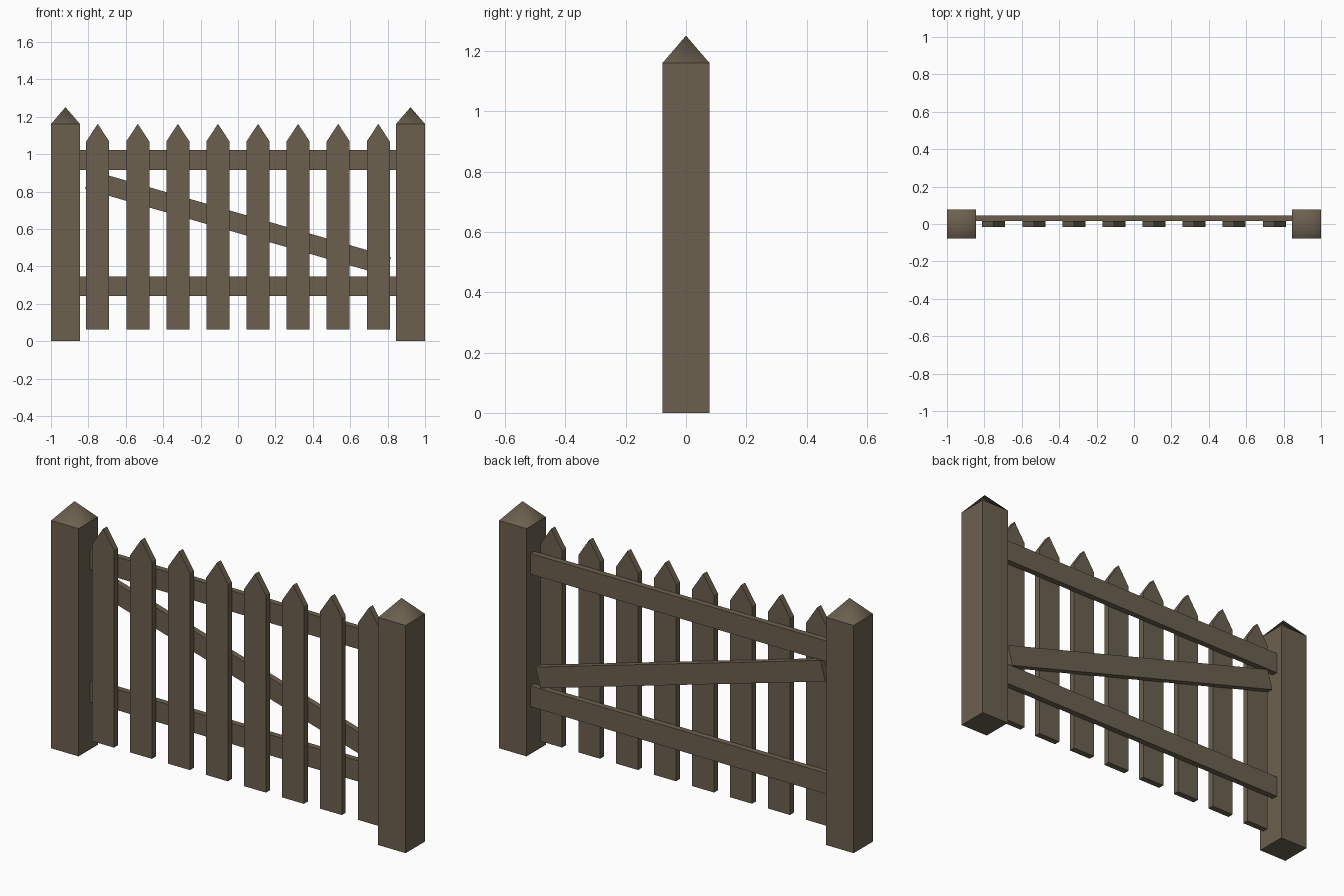
import bpy, bmesh, math
from mathutils import Matrix

if "Cube" in bpy.data.objects:
    bpy.data.objects.remove(bpy.data.objects["Cube"])

wood = bpy.data.materials.new("weathered_wood")
wood.diffuse_color = (0.15, 0.118, 0.078, 1)
wood.use_nodes = True
wood.node_tree.nodes["Principled BSDF"].inputs["Base Color"].default_value = wood.diffuse_color


def finish(bm, name):
    bmesh.ops.recalc_face_normals(bm, faces=bm.faces)
    me = bpy.data.meshes.new(name)
    bm.to_mesh(me)
    bm.free()
    me.materials.append(wood)
    ob = bpy.data.objects.new(name, me)
    bpy.context.collection.objects.link(ob)
    return ob


def board(name, outline, y0, y1):
    """Extrude an x-z outline from y0 to y1."""
    bm = bmesh.new()
    face = bm.faces.new([bm.verts.new((x, y0, z)) for x, z in outline])
    ext = bmesh.ops.extrude_face_region(bm, geom=[face])
    verts = [g for g in ext["geom"] if isinstance(g, bmesh.types.BMVert)]
    bmesh.ops.translate(bm, verts=verts, vec=(0, y1 - y0, 0))
    return finish(bm, name)


def rect(x, z0, z1):
    return [(-x, z0), (x, z0), (x, z1), (-x, z1)]


# Square posts with soft-shaded pyramid caps
def post(name, x):
    h, shoulder, apex = 0.0775, 1.161, 1.251
    bm = bmesh.new()
    bmesh.ops.create_cube(bm, size=1, matrix=Matrix.Translation((x, 0, shoulder / 2))
                          @ Matrix.Diagonal((2 * h, 2 * h, shoulder, 1)))
    top = max(bm.faces, key=lambda f: f.calc_center_median().z)
    rim = list(top.edges)
    cap = bmesh.ops.poke(bm, faces=[top])
    cap["verts"][0].co.z = apex
    for f in cap["faces"]:
        f.smooth = True
    for e in rim:
        e.smooth = False
    finish(bm, name)


post("left_post", -1 + 0.0775)
post("right_post", 1 - 0.0775)

# Pointed pickets
for i in range(8):
    c, w = -0.75 + i * 1.5 / 7, 0.0615
    board(f"picket_{i + 1}", [(c - w, 0.063), (c + w, 0.063), (c + w, 1.068),
                              (c, 1.162), (c - w, 1.068)], -0.016, 0.015)

# Horizontal rails behind the pickets
board("lower_rail", rect(0.847, 0.241, 0.347), 0.015, 0.045)
board("upper_rail", rect(0.847, 0.916, 1.022), 0.015, 0.045)

# Diagonal brace
brace = board("diagonal_brace", rect(0.836, -0.052, 0.052), 0.015, 0.045)
brace.data.transform(Matrix.Translation((0, 0, 0.632))
                     @ Matrix.Rotation(math.radians(16.1), 4, 'Y'))
